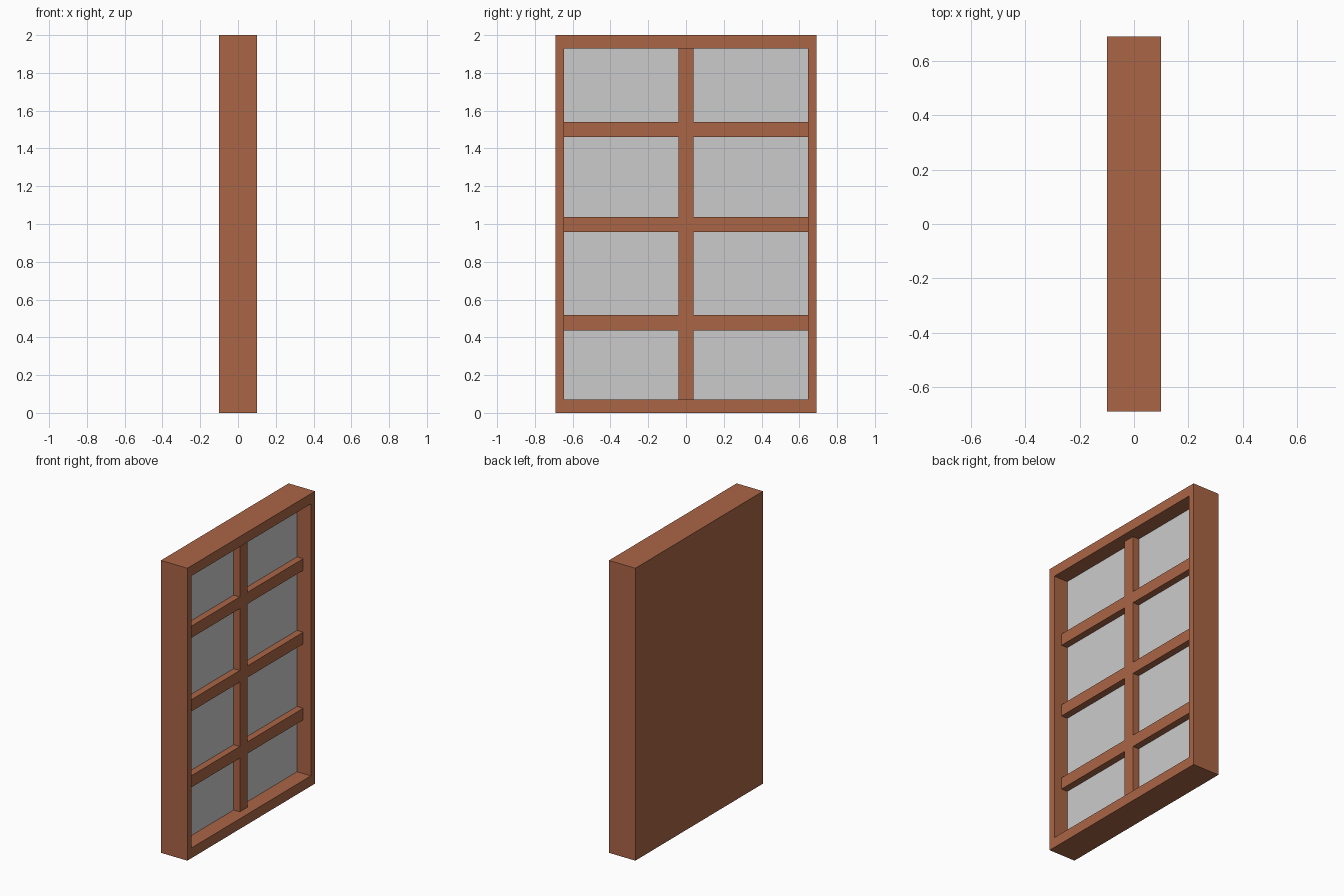
import bpy, bmesh

if "Cube" in bpy.data.objects:
    bpy.data.objects.remove(bpy.data.objects["Cube"])

X, Y, H = 0.10, 0.69, 2.0          # outer half depth, half width, height
IY, Z0, Z1 = 0.645, 0.07, 1.93     # recess opening
PANE_X, BAR_X = -0.005, 0.042      # recess floor and bar front

wood = bpy.data.materials.new("wood_brown")
wood.diffuse_color = (0.40, 0.13, 0.06, 1)
wood.use_nodes = True
wood.node_tree.nodes["Principled BSDF"].inputs["Base Color"].default_value = wood.diffuse_color


def finish(name, bm, mat=None):
    mesh = bpy.data.meshes.new(name)
    bm.normal_update()
    bm.to_mesh(mesh)
    bm.free()
    obj = bpy.data.objects.new(name, mesh)
    bpy.context.collection.objects.link(obj)
    if mat:
        mesh.materials.append(mat)
    return obj


def quad(bm, x, y0, y1, z0, z1):
    return bm.faces.new([bm.verts.new((x, y, z)) for y, z in
                         ((y0, z0), (y1, z0), (y1, z1), (y0, z1))])


# Solid-backed frame with a rectangular recess on the +x side
bm = bmesh.new()
bmesh.ops.create_cube(bm, size=1)
for v in bm.verts:
    v.co = (v.co.x * 2 * X, v.co.y * 2 * Y, (v.co.z + 0.5) * H)
bm.normal_update()
front = max(bm.faces, key=lambda f: f.normal.x)
bmesh.ops.inset_region(bm, faces=[front], thickness=0.05)
for v in front.verts:
    v.co.y = IY if v.co.y > 0 else -IY
    v.co.z = Z1 if v.co.z > 1 else Z0
walls = bmesh.ops.extrude_face_region(bm, geom=[front])
for v in walls["geom"]:
    if isinstance(v, bmesh.types.BMVert):
        v.co.x = PANE_X
floor = [f for f in bm.faces if all(abs(v.co.x - PANE_X) < 1e-5 for v in f.verts)]
old = [f for f in bm.faces if f not in floor and
       all(abs(v.co.x - X) < 1e-5 and abs(v.co.y) < IY + 1e-4 for v in f.verts)]
bmesh.ops.delete(bm, geom=floor + old, context='FACES')
bmesh.ops.recalc_face_normals(bm, faces=bm.faces)
finish("window_frame", bm, wood)

# Grey glass closing the recess
bm = bmesh.new()
quad(bm, PANE_X, -IY, IY, Z0, Z1)
finish("glass_pane", bm)

# Glazing bars: one upright and three rails as a single joined lattice
ys = [-IY, -0.04, 0.04, IY]
zs = [Z0, 0.437, 0.517, 0.957, 1.037, 1.46, 1.54, Z1]
bm = bmesh.new()
for i in range(len(ys) - 1):
    for j in range(len(zs) - 1):
        if i == 1 or j % 2 == 1:
            quad(bm, BAR_X, ys[i], ys[i + 1], zs[j], zs[j + 1])
bmesh.ops.remove_doubles(bm, verts=bm.verts, dist=1e-4)
rim = [e for e in bm.edges if e.is_boundary]
sides = bmesh.ops.extrude_edge_only(bm, edges=rim)
for v in sides["geom"]:
    if isinstance(v, bmesh.types.BMVert):
        v.co.x = PANE_X
bmesh.ops.recalc_face_normals(bm, faces=bm.faces)
bm.normal_update()
if next(f for f in bm.faces if abs(f.normal.x) > 0.9).normal.x < 0:
    bmesh.ops.reverse_faces(bm, faces=bm.faces)
finish("glazing_bars", bm, wood)
